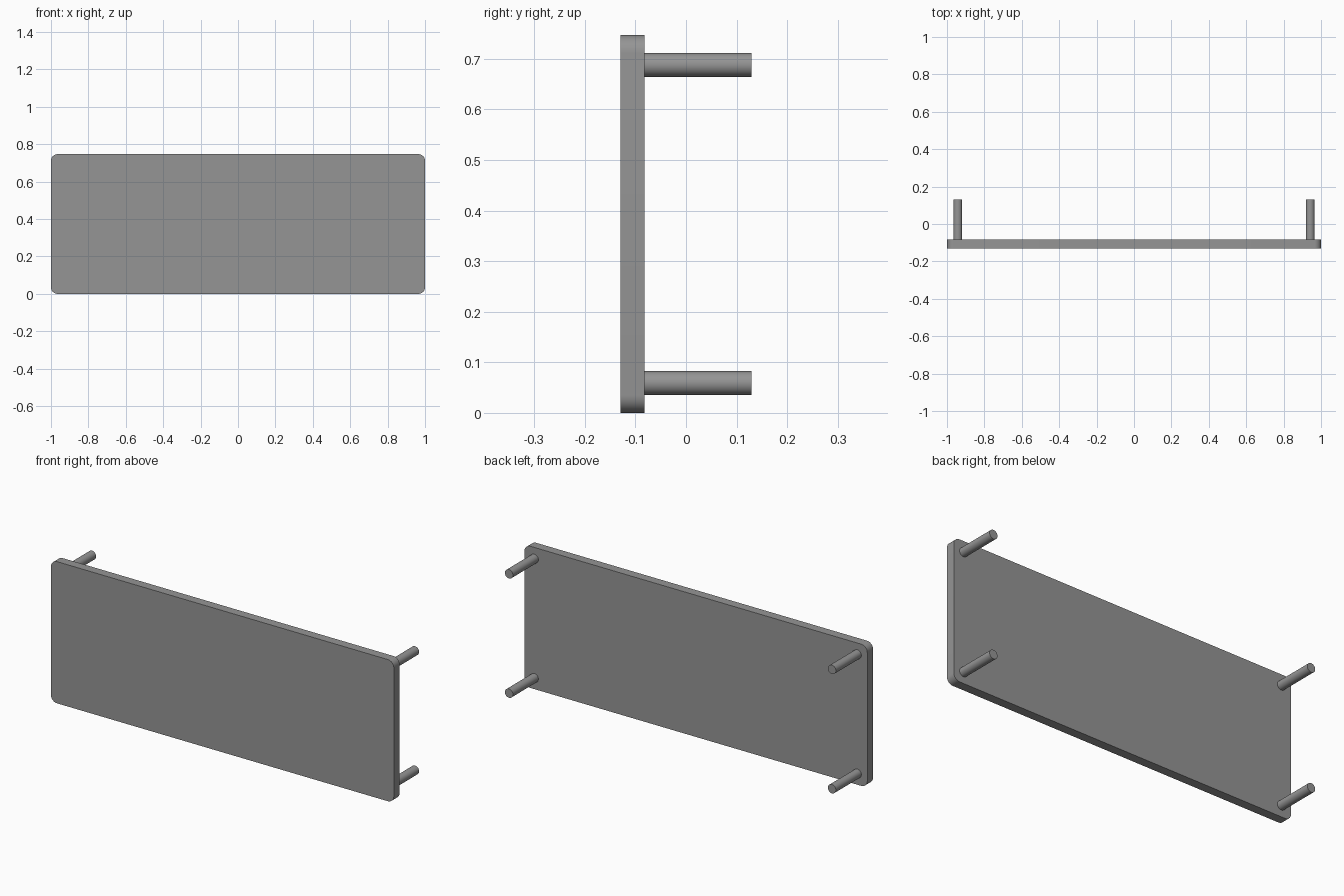
import bpy
import bmesh
import math

if "Cube" in bpy.data.objects:
    bpy.data.objects.remove(bpy.data.objects["Cube"])

H = 0.747                      # panel height
FRONT, REAR, TIP = -0.13, -0.082, 0.13
CORNER, PEG_R = 0.035, 0.0235

grey = bpy.data.materials.new("mid_grey")
grey.diffuse_color = (0.3, 0.3, 0.3, 1)
grey.use_nodes = True
grey.node_tree.nodes["Principled BSDF"].inputs["Base Color"].default_value = grey.diffuse_color


def prism(name, outline, y0, y1):
    """Extrude an x-z outline from y0 to y1."""
    bm = bmesh.new()
    face = bm.faces.new([bm.verts.new((x, y0, z)) for x, z in outline])
    out = bmesh.ops.extrude_face_region(bm, geom=[face])
    moved = [v for v in out["geom"] if isinstance(v, bmesh.types.BMVert)]
    bmesh.ops.translate(bm, verts=moved, vec=(0, y1 - y0, 0))
    bmesh.ops.recalc_face_normals(bm, faces=bm.faces)
    mesh = bpy.data.meshes.new(name)
    bm.to_mesh(mesh)
    bm.free()
    mesh.materials.append(grey)
    obj = bpy.data.objects.new(name, mesh)
    bpy.context.collection.objects.link(obj)
    bpy.ops.object.select_all(action="DESELECT")
    obj.select_set(True)
    bpy.context.view_layer.objects.active = obj
    bpy.ops.object.shade_smooth_by_angle(angle=math.radians(30))
    return obj


def arc(cx, cz, r, start, sweep, steps):
    return [(cx + r * math.cos(math.radians(start + sweep * i / steps)),
             cz + r * math.sin(math.radians(start + sweep * i / steps)))
            for i in range(steps + 1)]


# Panel with rounded corners
dx, low, high = 1 - CORNER, CORNER, H - CORNER
outline = []
for k, (cx, cz) in enumerate([(dx, high), (-dx, high), (-dx, low), (dx, low)]):
    outline += arc(cx, cz, CORNER, 90 * k, 90, 8)
prism("panel", outline, FRONT, REAR)

# Four mounting pegs on the rear
for side, x in (("left", -0.942), ("right", 0.942)):
    for level, z in (("lower", 0.059), ("upper", H - 0.059)):
        prism(f"{level}_{side}_peg", arc(x, z, PEG_R, 0, 360, 32)[:-1], REAR, TIP)
